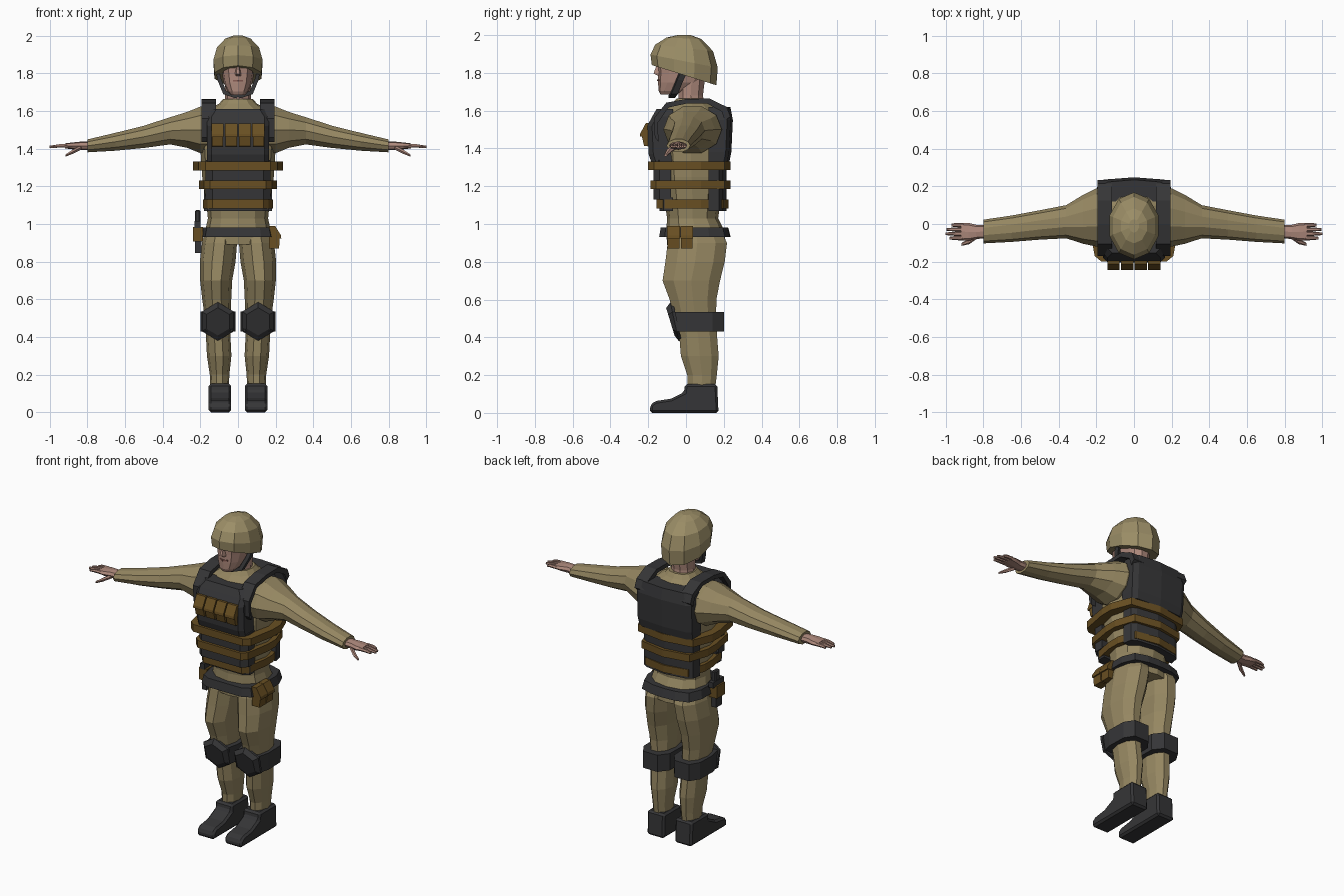
import bpy, bmesh, math

cube = bpy.data.objects.get("Cube")
if cube:
    bpy.data.objects.remove(cube, do_unlink=True)


def material(name, red, green, blue):
    mat = bpy.data.materials.new(name)
    mat.use_nodes = True
    colour = (red, green, blue, 1)
    mat.diffuse_color = colour
    mat.node_tree.nodes["Principled BSDF"].inputs["Base Color"].default_value = colour
    return mat


khaki = material("khaki cloth", .30, .24, .12)
helmet_tan = material("helmet tan", .33, .27, .135)
black = material("black gear", .036, .036, .038)
brown = material("brown webbing", .14, .078, .016)
skin_tone = material("skin", .42, .25, .20)
lip_tone = material("lips", .25, .11, .09)

PLACE = {
    "x": lambda t, a, b: (t, a, b),
    "y": lambda t, a, b: (a, t, b),
    "z": lambda t, a, b: (a, b, t),
}


def skin(name, rings, mat, mirror=False, bevel=0):
    """Join rings of points into a capped solid."""
    bm = bmesh.new()
    loops = [[bm.verts.new(p) for p in ring] for ring in rings]
    count = len(loops[0])
    for low, high in zip(loops, loops[1:]):
        for i in range(count):
            j = (i + 1) % count
            bm.faces.new((low[i], low[j], high[j], high[i]))
    bm.faces.new(loops[0][::-1])
    bm.faces.new(loops[-1])
    bmesh.ops.recalc_face_normals(bm, faces=bm.faces)
    mesh = bpy.data.meshes.new(name)
    bm.to_mesh(mesh)
    bm.free()
    mesh.materials.append(mat)
    obj = bpy.data.objects.new(name, mesh)
    bpy.context.collection.objects.link(obj)
    if bevel:
        mod = obj.modifiers.new("soft edges", "BEVEL")
        mod.width, mod.segments = bevel, 1
    if mirror:
        obj.modifiers.new("other side", "MIRROR")
    return obj


def loft(name, rows, mat, axis="z", sides=12, power=1.0, **options):
    """Rows hold position, two centre values and two radii."""
    def bend(v):
        return math.copysign(abs(v) ** power, v)

    rings = []
    for t, ca, cb, ra, rb in rows:
        angles = [math.tau * i / sides for i in range(sides)]
        rings.append([PLACE[axis](t, ca + ra * bend(math.cos(a)), cb + rb * bend(math.sin(a)))
                      for a in angles])
    return skin(name, rings, mat, **options)


def prism(name, outline, low, high, mat, axis="z", **options):
    rings = [[PLACE[axis](t, a, b) for a, b in outline] for t in (low, high)]
    return skin(name, rings, mat, **options)


def box(name, x, y, z, mat, **options):
    outline = [(x[0], y[0]), (x[1], y[0]), (x[1], y[1]), (x[0], y[1])]
    return prism(name, outline, z[0], z[1], mat, **options)


def both_sides(half):
    """Complete a right-hand outline, listed front to back, with its mirror image."""
    return half + [(-x, y) for x, y in reversed(half) if x]


# Shirt body
loft("shirt", [
    (.89, 0, .055, .18, .155), (.96, 0, .05, .175, .155), (1.03, 0, .035, .16, .135),
    (1.1, 0, .035, .167, .145), (1.25, 0, .03, .19, .165), (1.4, 0, .025, .2, .175),
    (1.52, 0, .03, .195, .17), (1.6, 0, .035, .17, .145), (1.64, 0, .03, .1, .1),
    (1.665, 0, .03, .078, .08)], khaki, power=.85)

# Sleeves
loft("sleeves", [
    (.1, .03, 1.5, .15, .12), (.2, .035, 1.5, .155, .13), (.27, .025, 1.5, .13, .1),
    (.36, .012, 1.495, .088, .076), (.5, -.005, 1.463, .078, .062),
    (.65, -.025, 1.437, .07, .05), (.8, -.04, 1.415, .063, .036)],
    khaki, axis="x", sides=10, mirror=True)

# Trousers
loft("trouser_legs", [
    (.13, .098, .082, .05, .076), (.2, .098, .085, .052, .082), (.3, .1, .073, .065, .105),
    (.4, .105, .065, .065, .105), (.5, .108, .05, .068, .115), (.6, .113, .037, .077, .13),
    (.7, .116, .028, .085, .16), (.8, .108, .048, .095, .165), (.9, .098, .06, .093, .165),
    (.96, .09, .055, .085, .14)], khaki, sides=10, mirror=True)

# Boots
prism("boots", [(-.19, 0), (-.19, .04), (-.165, .062), (-.08, .075), (-.01, .11),
                (-.005, .152), (.165, .152), (.172, 0)],
      .037, .156, black, axis="x", mirror=True, bevel=.012)

# Knee pads: strap and tilted hexagonal shell
prism("knee_straps", [(.03, -.06), (.18, -.06), (.2, .02), (.197, .14), (.16, .2),
                      (.06, .2), (.015, .14), (.012, .02)], .43, .535, black, mirror=True)
hexagon = [(0, .105), (.085, .055), (.085, -.05), (0, -.1), (-.085, -.05), (-.085, .055)]
skin("knee_shells", [
    [(.107 + u * s, y - v * .22, .48 + v * s) for u, v in hexagon]
    for s, y in ((1, -.045), (1, -.06), (.72, -.082))], black, mirror=True)

# Hands
loft("palms", [(.79, -.04, 1.415, .036, .022), (.84, -.042, 1.415, .038, .022),
               (.88, -.042, 1.415, .048, .018), (.92, -.04, 1.415, .046, .013)],
     skin_tone, axis="x", sides=8, power=.8, mirror=True)
for i, tip in enumerate((.98, 1, .995, .97)):
    y = -.075 + .023 * i
    loft(f"finger_{i + 1}", [(.905, y, 1.416, .012, .011), (.95, y, 1.415, .011, .01),
                             (tip, y, 1.41, .007, .007)],
         skin_tone, axis="x", sides=6, mirror=True)
loft("thumbs", [(.83, -.06, 1.408, .016, .014), (.875, -.092, 1.385, .015, .013),
                (.915, -.108, 1.364, .008, .007)], skin_tone, axis="x", sides=6, mirror=True)

# Neck, head and face
loft("neck", [(1.6, 0, .03, .075, .075), (1.68, 0, .025, .068, .068),
              (1.78, 0, .03, .07, .075)], skin_tone, sides=10)
loft("head", [(1.685, 0, -.095, .036, .04), (1.705, 0, -.075, .055, .07),
              (1.75, 0, -.03, .076, .118), (1.8, 0, -.01, .085, .138),
              (1.85, 0, -.01, .09, .14), (1.9, 0, -.01, .09, .13)], skin_tone, power=.8)
skin("nose", [[(-w, -.13, z), (w, -.13, z), (w * .4, y, z), (-w * .4, y, z)]
              for z, w, y in ((1.785, .02, -.15), (1.797, .02, -.172), (1.855, .011, -.15))],
     skin_tone)
prism("eyes", [(.022, -.147), (.052, -.139), (.052, -.131), (.022, -.139)],
      1.838, 1.852, black, mirror=True)
prism("mouth", both_sides([(0, -.154), (.027, -.143), (.027, -.136), (0, -.147)]),
      1.757, 1.766, lip_tone)

# Helmet: the rim slopes down toward the back
rings = []
for s, t in ((.96, 0), (1, .35), (.86, .68), (.52, .92), (.2, 1)):
    ring = []
    for i in range(10):
        a = math.tau * (i + .5) / 10
        x, y = .137 * math.cos(a), .178 * math.sin(a) - .01
        rim = 1.785 - .3 * y
        ring.append((x * s, (y + .01) * s - .01, rim + (2 - rim) * t))
    rings.append(ring)
skin("helmet", rings, helmet_tan)

# Chin strap
skin("chin_strap", [
    [(x + .008 * a, y + .017 * b, z - .008 * a) for a, b in ((-1, -1), (-1, 1), (1, 1), (1, -1))]
    for x, y, z in ((.113, 0, 1.835), (.1, -.03, 1.77), (.07, -.06, 1.697), (0, -.075, 1.675))],
    black, mirror=True)

# Vest front plate
rings = []
for z, w, front in ((1.33, .165, -.185), (1.37, .165, -.198), (1.52, .165, -.205),
                    (1.57, .165, -.178), (1.61, .14, -.155)):
    half = [(w - .025, front), (w, front + .025), (w, -.07)]
    rings.append([(x, y, z) for x, y in both_sides(half)])
skin("vest_front_plate", rings, black)

# Vest back plate, creased along the spine
rings = []
for z, w, back in ((1.33, .185, .23), (1.38, .19, .24), (1.55, .19, .248), (1.62, .17, .235)):
    half = [(w, .12), (w, back - .03), (w - .03, back - .012), (0, back)]
    rings.append([(x, y, z) for x, y in both_sides(half)])
skin("vest_back_plate", rings, black)

# Vest lower panels
prism("vest_lower_front", both_sides([(.135, -.172), (.172, -.14), (.172, -.08)]),
      1.13, 1.34, black)
prism("vest_hem_front", both_sides([(.13, -.14), (.165, -.12), (.165, -.07)]),
      1.07, 1.14, black)
prism("vest_lower_back", both_sides([(.18, .12), (.17, .175), (.14, .195), (0, .215)]),
      1.07, 1.34, black)

# Shoulder straps
path = [(-.165, 1.46), (-.17, 1.56), (-.105, 1.642), (0, 1.662), (.125, 1.664),
        (.215, 1.62), (.235, 1.57)]
skin("shoulder_straps", [
    [(.118, y, z), (.195, y, z), (.195, y * .88, z - .025), (.118, y * .88, z - .025)]
    for y, z in path], black, mirror=True)

# Webbing bands around the waist
for name, z, side, front, back in (("upper_band", 1.285, .24, -.2, .235),
                                   ("middle_band", 1.185, .208, -.188, .235),
                                   ("lower_band", 1.083, .187, -.155, .225)):
    half = [(side * .72, front), (side * .87, front + .03), (side, 0), (side, .08),
            (side * .8, back - .03), (0, back)]
    prism(name, both_sides(half), z, z + .046, brown)

# Belt, flared a little at its lower edge
rings = []
for z, flare in ((.93, 1.03), (.982, .97)):
    half = [(.12, -.138), (.17, -.11), (.193, 0), (.193, .12), (.16, .2), (.08, .225), (0, .23)]
    rings.append([(x * flare, y * flare, z) for x, y in both_sides(half)])
skin("belt", rings, black)

# Magazine pouches with flaps
for i in range(4):
    x = -.109 + .0725 * i
    prism(f"magazine_pouch_{i + 1}", [(-.18, 1.41), (-.222, 1.413), (-.235, 1.47), (-.18, 1.52)],
          x - .03, x + .03, brown, axis="x")
    prism(f"magazine_flap_{i + 1}", [(-.18, 1.468), (-.245, 1.462), (-.243, 1.478),
                                     (-.212, 1.535), (-.18, 1.535)],
          x - .033, x + .033, brown, axis="x")

# Belt pouches on the left hip
for i in range(2):
    y = -.1 + .07 * i
    prism(f"hip_pouch_{i + 1}", [(.165, .87), (.218, .87), (.222, .93), (.165, .96)],
          y + .003, y + .065, brown, axis="y")
    prism(f"hip_flap_{i + 1}", [(.165, .925), (.23, .922), (.228, .94), (.197, .99), (.165, .99)],
          y, y + .068, brown, axis="y")

# Sidearm and holster on the right hip
box("holster", (-.24, -.185), (-.045, .035), (.908, .985), brown)
box("holster_tip", (-.228, -.195), (-.035, .025), (.845, .91), black)
box("sidearm_grip", (-.228, -.2), (-.015, .035), (.98, 1.075), black, bevel=.006)
box("sidearm_slide", (-.23, -.198), (-.05, .06), (.98, 1.015), black)
